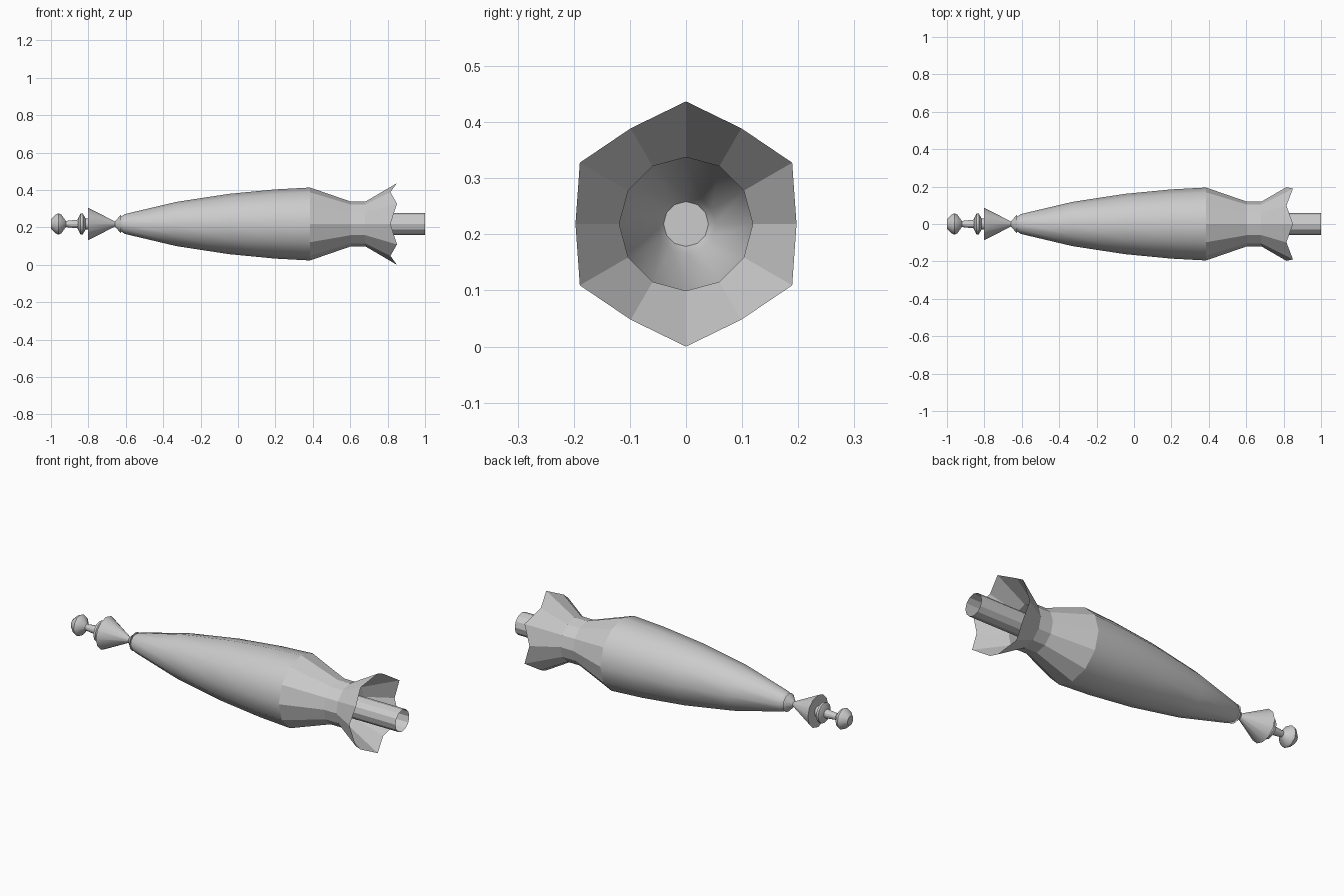
import bpy, bmesh, math

if "Cube" in bpy.data.objects:
    bpy.data.objects.remove(bpy.data.objects["Cube"])

SIDES = 12
AXIS_Z = 0.2185


def lathe(name, profile, smooth=False, cap_start=False, cap_end=False, last_ring=None):
    """Spin (x, radius) pairs around the long axis; last_ring gives alternating (x, radius) rim points."""
    bm = bmesh.new()
    rings = [[p] * SIDES for p in profile]
    if last_ring:
        rings.append([last_ring[j % 2] for j in range(SIDES)])
    verts = []
    for ring in rings:
        row = []
        for j, (x, r) in enumerate(ring):
            a = math.tau * j / SIDES
            row.append(bm.verts.new((x, r * math.cos(a), AXIS_Z + r * math.sin(a))))
        verts.append(row)
    for a, b in zip(verts, verts[1:]):
        for j in range(SIDES):
            k = (j + 1) % SIDES
            bm.faces.new((a[j], a[k], b[k], b[j]))
    if cap_start:
        bm.faces.new(verts[0][::-1])
    if cap_end:
        bm.faces.new(verts[-1])
    mesh = bpy.data.meshes.new(name)
    bm.to_mesh(mesh)
    bm.free()
    obj = bpy.data.objects.new(name, mesh)
    bpy.context.collection.objects.link(obj)
    if smooth:
        bpy.ops.object.select_all(action='DESELECT')
        obj.select_set(True)
        bpy.context.view_layer.objects.active = obj
        bpy.ops.object.shade_smooth_by_angle(angle=math.radians(31))
    return obj


# Smooth tapered hull
lathe("hull", [(-0.625, 0.04), (-0.605, 0.053), (-0.33, 0.118), (-0.05, 0.161),
               (0.2, 0.185), (0.385, 0.195)], smooth=True)

# Faceted tail: boat-tail, waist, and flared rim with six points
lathe("tail", [(0.385, 0.195), (0.605, 0.119), (0.68, 0.119)],
      last_ring=[(0.815, 0.197), (0.85, 0.2185)])

# Open exhaust tube
lathe("exhaust_tube", [(0.62, 0.06), (1.0, 0.06)])

# Nose: front knob, thin stem, flange, cone and collar
lathe("nose_knob", [(-1.0, 0.025), (-0.975, 0.05), (-0.96, 0.057), (-0.945, 0.05),
                    (-0.92, 0.016)], smooth=True, cap_start=True, cap_end=True)
lathe("nose_stem", [(-0.925, 0.016), (-0.85, 0.024)], cap_start=True, cap_end=True)
lathe("nose_flange", [(-0.855, 0.03), (-0.842, 0.055), (-0.83, 0.055), (-0.815, 0.03),
                      (-0.8, 0.03)], smooth=True, cap_start=True, cap_end=True)
lathe("nose_cone", [(-0.803, 0.088), (-0.655, 0.012)], smooth=True,
      cap_start=True, cap_end=True)
lathe("nose_collar", [(-0.66, 0.012), (-0.625, 0.05)], smooth=True,
      cap_start=True, cap_end=True)
